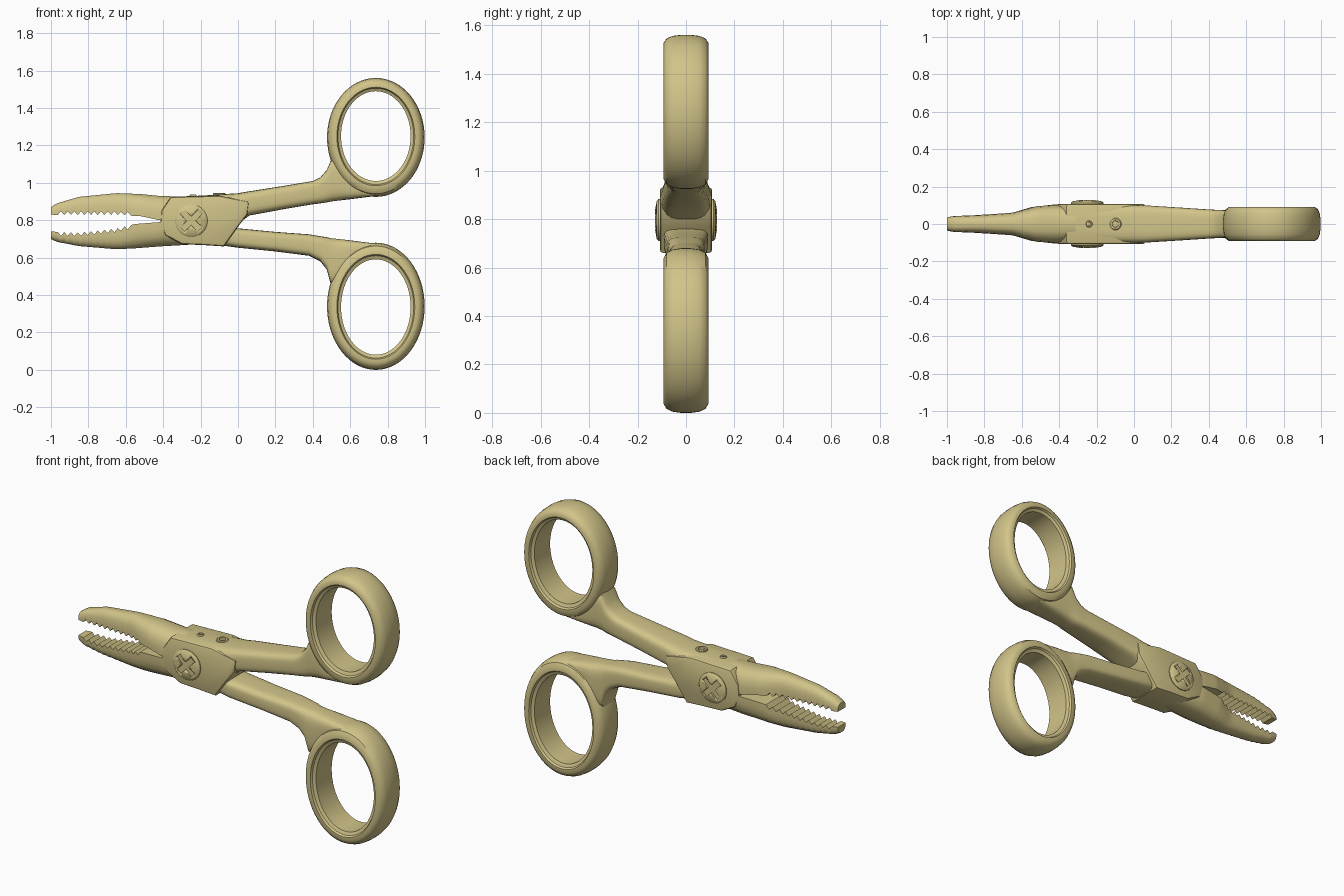
import bpy, bmesh, math
from mathutils import Matrix, Vector

cube = bpy.data.objects.get("Cube")
if cube:
    bpy.data.objects.remove(cube, do_unlink=True)

brass = bpy.data.materials.new("pale brass")
brass.use_nodes = True
COLOUR = (0.64, 0.55, 0.25, 1)
brass.diffuse_color = COLOUR
brass.node_tree.nodes["Principled BSDF"].inputs["Base Color"].default_value = COLOUR


def finish(name, bm, angle=35):
    bmesh.ops.recalc_face_normals(bm, faces=bm.faces)
    mesh = bpy.data.meshes.new(name)
    bm.to_mesh(mesh)
    bm.free()
    mesh.materials.append(brass)
    ob = bpy.data.objects.new(name, mesh)
    bpy.context.collection.objects.link(ob)
    bpy.ops.object.select_all(action='DESELECT')
    ob.select_set(True)
    bpy.context.view_layer.objects.active = ob
    bpy.ops.object.shade_smooth_by_angle(angle=math.radians(angle))
    return ob


def skin(bm, loops, closed=False):
    """Join equal point loops into a tube, capped unless closed."""
    rows = [[bm.verts.new(p) for p in loop] for loop in loops]
    n = len(rows[0])
    for i in range(len(rows) if closed else len(rows) - 1):
        a, b = rows[i], rows[(i + 1) % len(rows)]
        for j in range(n):
            k = (j + 1) % n
            bm.faces.new((a[j], a[k], b[k], b[j]))
    if not closed:
        bm.faces.new(rows[0])
        bm.faces.new(rows[-1])


def sample(stations, x):
    for a, b in zip(stations, stations[1:]):
        if x <= b[0]:
            t = (x - a[0]) / (b[0] - a[0])
            return [p + (q - p) * t for p, q in zip(a, b)]
    return list(stations[-1])


def handle(name, stations):
    """Rounded-box tube; each station is x, bottom, top, half width."""
    loops = []
    for x, lo, hi, w in stations:
        loop = []
        for i in range(24):
            a = math.tau * (i + 0.5) / 24
            c, s = math.cos(a), math.sin(a)
            y = math.copysign(abs(c) ** 0.5, c) * w
            z = math.copysign(abs(s) ** 0.5, s) * (hi - lo) / 2
            loop.append((x, y, (lo + hi) / 2 + z))
        loops.append(loop)
    bm = bmesh.new()
    skin(bm, loops)
    return finish(name, bm, 40)


def jaw(name, stations):
    """Toothed jaw; each station is x, biting edge, outer edge, half width."""
    half = [(1, 0), (1, 0.3), (0.93, 0.6), (0.75, 0.85), (0.4, 1)]
    section = half + [(-y, z) for y, z in reversed(half)]
    steps = 42
    loops = []
    for i in range(steps + 1):
        x, inner, outer, w = sample(stations, -1 + 0.75 * i / steps)
        if 1 < i < 25 and i % 2:
            inner += math.copysign(0.02, outer - inner)
        loops.append([(x, y * w, inner + z * (outer - inner)) for y, z in section])
    bm = bmesh.new()
    skin(bm, loops)
    return finish(name, bm, 40)


def finger_ring(name, z, outer, inner, inner_z):
    """Oval ring with a rounded outside and a bevelled inner rim."""
    half = [(0, 0.072), (0.22, 0.08), (0.3, 0.092), (0.55, 0.092),
            (0.8, 0.08), (0.94, 0.055), (1, 0.02)]
    section = half + [(t, -y) for t, y in reversed(half)]
    loops = []
    for i in range(64):
        a = math.tau * i / 64
        c, s = math.cos(a), math.sin(a)
        p = Vector((0.737 + 0.186 * c, 0, inner_z + inner * s))
        q = Vector((0.737 + 0.261 * c, 0, z + outer * s))
        loops.append([p.lerp(q, t) + Vector((0, y, 0)) for t, y in section])
    bm = bmesh.new()
    skin(bm, loops, closed=True)
    return finish(name, bm)


# Handles flaring into the finger rings
handle("upper_handle", [
    (-0.36, 0.80, 0.925, 0.09), (-0.2, 0.75, 0.932, 0.105),
    (0, 0.78, 0.945, 0.103), (0.06, 0.825, 0.955, 0.10),
    (0.25, 0.86, 0.985, 0.088), (0.4, 0.885, 1.01, 0.078),
    (0.44, 0.89, 1.03, 0.076), (0.475, 0.895, 1.07, 0.075),
    (0.5, 0.9, 1.13, 0.074), (0.54, 0.905, 1.14, 0.074),
    (0.6, 0.912, 1.06, 0.074), (0.7, 0.925, 0.99, 0.074), (0.78, 0.935, 0.97, 0.07)])
handle("lower_handle", [
    (-0.2, 0.68, 0.80, 0.08), (-0.05, 0.66, 0.775, 0.09),
    (0, 0.653, 0.757, 0.092), (0.2, 0.633, 0.738, 0.085),
    (0.38, 0.61, 0.725, 0.078), (0.44, 0.58, 0.715, 0.076),
    (0.475, 0.535, 0.71, 0.075), (0.495, 0.46, 0.705, 0.074),
    (0.54, 0.45, 0.7, 0.074), (0.6, 0.53, 0.693, 0.074),
    (0.7, 0.6, 0.68, 0.074), (0.78, 0.61, 0.67, 0.07)])
finger_ring("upper_finger_ring", 1.243, 0.318, 0.24, 1.25)
finger_ring("lower_finger_ring", 0.34, 0.34, 0.255, 0.336)

# Toothed jaws
jaw("upper_jaw", [
    (-1, 0.83, 0.87, 0.035), (-0.97, 0.828, 0.89, 0.042),
    (-0.85, 0.828, 0.925, 0.047), (-0.65, 0.828, 0.945, 0.06),
    (-0.52, 0.822, 0.94, 0.095), (-0.42, 0.8, 0.93, 0.102), (-0.25, 0.78, 0.925, 0.09)])
jaw("lower_jaw", [
    (-1, 0.74, 0.70, 0.035), (-0.97, 0.738, 0.685, 0.042),
    (-0.85, 0.735, 0.662, 0.047), (-0.65, 0.757, 0.645, 0.06),
    (-0.55, 0.78, 0.65, 0.09), (-0.42, 0.79, 0.66, 0.105), (-0.25, 0.8, 0.67, 0.1)])

# Box joint between the handles and jaws
outline = [(-0.36, 0.925), (-0.41, 0.85), (-0.415, 0.79), (-0.39, 0.72),
           (-0.3, 0.672), (-0.18, 0.667), (-0.075, 0.66), (0, 0.765),
           (0.05, 0.83), (0.06, 0.9), (-0.1, 0.932)]
bm = bmesh.new()
skin(bm, [[(x, y, z) for x, z in outline] for y in (-0.108, 0.108)])
bmesh.ops.recalc_face_normals(bm, faces=bm.faces)
bmesh.ops.bevel(bm, geom=[e for e in bm.edges if abs(e.verts[0].co.y - e.verts[1].co.y) < 0.01],
                offset=0.014, segments=2, profile=0.5, affect='EDGES')
finish("joint_box", bm)

# Pivot screws with a cross slot on each side
for side, name in ((-1, "front_screw"), (1, "back_screw")):
    bm = bmesh.new()
    profile = [(0.087, 0.09), (0.087, 0.113), (0.078, 0.121), (0.045, 0.127), (0.02, 0.128)]
    skin(bm, [[(-0.25 + r * math.cos(math.tau * i / 32), side * y,
                0.797 + r * math.sin(math.tau * i / 32)) for i in range(32)]
              for r, y in profile])
    screw = finish(name, bm)
    for tilt in (45, -45):
        bm = bmesh.new()
        bmesh.ops.create_cube(bm, size=1, matrix=Matrix.Translation((-0.25, side * 0.137, 0.797))
                              @ Matrix.Rotation(math.radians(tilt), 4, 'Y')
                              @ Matrix.Diagonal((0.13, 0.04, 0.032, 1)))
        cutter = finish("slot_cutter", bm)
        bpy.context.view_layer.objects.active = screw
        mod = screw.modifiers.new("slot", 'BOOLEAN')
        mod.operation = 'DIFFERENCE'
        mod.solver = 'EXACT'
        mod.object = cutter
        bpy.ops.object.modifier_apply(modifier=mod.name)
        bpy.data.objects.remove(cutter, do_unlink=True)

# Small pins on the top edge
for name, x, r, top in (("small_pin", -0.24, 0.018, 0.938), ("large_pin", -0.1, 0.033, 0.946)):
    bm = bmesh.new()
    skin(bm, [[(x + s * r * math.cos(math.tau * i / 20), s * r * math.sin(math.tau * i / 20), z)
               for i in range(20)]
              for s, z in ((1, 0.91), (1, top - 0.004), (0.85, top), (0.55, top), (0.5, top - 0.008))])
    finish(name, bm)
